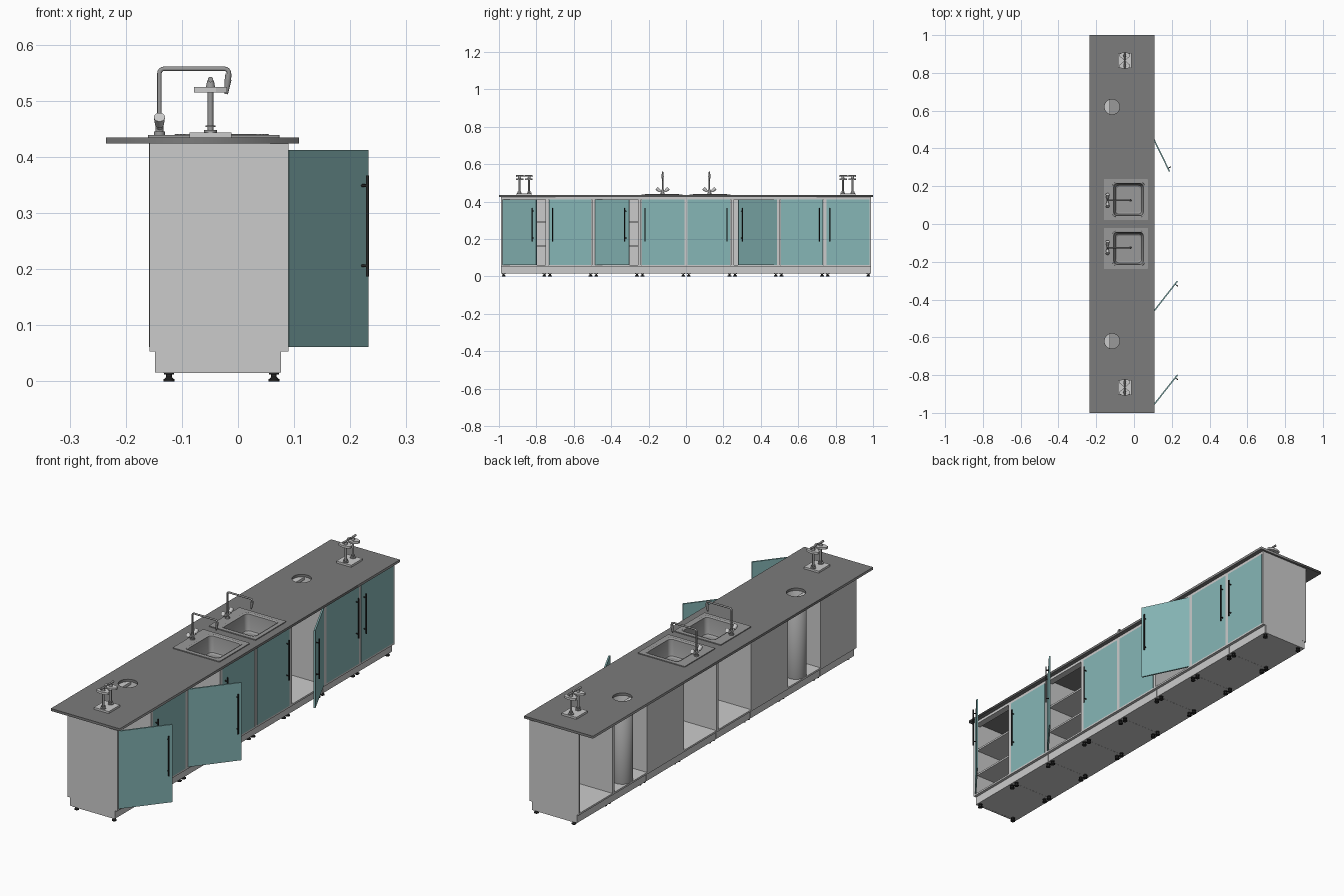
import bpy, bmesh, math
from mathutils import Vector, Matrix

if "Cube" in bpy.data.objects:
    bpy.data.objects.remove(bpy.data.objects["Cube"])


def material(name, rgb):
    m = bpy.data.materials.new(name)
    m.diffuse_color = (*rgb, 1)
    m.use_nodes = True
    m.node_tree.nodes["Principled BSDF"].inputs["Base Color"].default_value = m.diffuse_color
    return m


TEAL = material("teal", (0.24, 0.47, 0.47))
BLACK = material("black", (0.02, 0.02, 0.02))
DARK = material("dark_worktop", (0.2, 0.2, 0.2))
STEEL = material("steel", (0.32, 0.32, 0.32))


def box(bm, x0, x1, y0, y1, z0, z1):
    m = Matrix.Translation(((x0 + x1) / 2, (y0 + y1) / 2, (z0 + z1) / 2))
    m = m @ Matrix.Diagonal((x1 - x0, y1 - y0, z1 - z0, 1))
    bmesh.ops.create_cube(bm, size=1, matrix=m)


def rod(bm, a, b, r1, r2=None, n=16, caps=True):
    a, b = Vector(a), Vector(b)
    q = (b - a).to_track_quat('Z', 'Y').to_matrix().to_4x4()
    bmesh.ops.create_cone(bm, cap_ends=caps, segments=n, radius1=r1,
                          radius2=r1 if r2 is None else r2, depth=(b - a).length,
                          matrix=Matrix.Translation((a + b) / 2) @ q)


def select(ob):
    bpy.ops.object.select_all(action='DESELECT')
    ob.select_set(True)
    bpy.context.view_layer.objects.active = ob


def finish(bm, name, mat=None, smooth=False):
    me = bpy.data.meshes.new(name)
    bm.to_mesh(me)
    bm.free()
    ob = bpy.data.objects.new(name, me)
    bpy.context.collection.objects.link(ob)
    if mat:
        me.materials.append(mat)
    if smooth:
        select(ob)
        bpy.ops.object.shade_smooth_by_angle(angle=math.radians(35))
    return ob


def rounded(cx, cy, hx, hy, r, n=5):
    pts = []
    for k, (sx, sy) in enumerate(((1, 1), (-1, 1), (-1, -1), (1, -1))):
        for i in range(n + 1):
            t = math.pi / 2 * (k + i / n)
            pts.append((cx + sx * (hx - r) + r * math.cos(t), cy + sy * (hy - r) + r * math.sin(t)))
    return pts


def circle(cx, cy, r, n=32):
    return [(cx + r * math.cos(2 * math.pi * i / n), cy + r * math.sin(2 * math.pi * i / n)) for i in range(n)]


def curve_object(name, loops, mat, flat=True, z0=0, z1=0, bevel=0):
    """Flat slab with holes, or a round tube along a path."""
    cu = bpy.data.curves.new(name, 'CURVE')
    cu.dimensions = '2D' if flat else '3D'
    if flat:
        cu.fill_mode = 'BOTH'
        cu.extrude = (z1 - z0) / 2
    else:
        cu.bevel_depth = bevel
        cu.bevel_resolution = 3
        cu.use_fill_caps = True
    for pts in loops:
        sp = cu.splines.new('POLY')
        sp.points.add(len(pts) - 1)
        for p, c in zip(sp.points, pts):
            p.co = (c[0], c[1], 0 if flat else c[2], 1)
        sp.use_cyclic_u = flat
    ob = bpy.data.objects.new(name, cu)
    bpy.context.collection.objects.link(ob)
    ob.location.z = (z0 + z1) / 2
    cu.materials.append(mat)
    select(ob)
    bpy.ops.object.convert(target='MESH')
    if not flat:
        bpy.ops.object.shade_smooth_by_angle(angle=math.radians(50))
    return ob


# Main dimensions
W, T = 0.2475, 0.008
XB, XF = -0.158, 0.09
SX, SY, BX = -0.043, 0.129, -0.029      # sink centre, basin centre x
HX, HY = -0.116, 0.62                   # waste hole

# Worktop with sink and waste openings
loops = [[(-0.235, -1), (0.109, -1), (0.109, 1), (-0.235, 1)]]
for s in (-1, 1):
    loops += [circle(HX, s * HY, 0.04), rounded(BX, s * SY, 0.088, 0.095, 0.02)]
curve_object("worktop", loops, DARK, z0=0.424, z1=0.435)

# Cabinets: (hinge side, opening angle, back panel, shelves)
cabinets = [(-1, 38.3, 1, 1), (1, 0, 0, 0), (-1, 38, 1, 1), (1, 0, 0, 0),
            (-1, 0, 0, 0), (1, 26, 1, 0), (-1, 0, 0, 0), (1, 0, 0, 0)]
for i, (hinge, angle, back, shelves) in enumerate(cabinets):
    y0, y1 = -0.99 + i * W, -0.99 + (i + 1) * W
    bm = bmesh.new()
    for a, b in ((y0, y0 + T), (y1 - T, y1)):
        box(bm, XB, XF, a, b, 0.053, 0.424)
        box(bm, -0.134, 0.074, a, b, 0.015, 0.053)
    box(bm, XB, XF, y0 + T, y1 - T, 0.053, 0.061)
    box(bm, 0.06, XF, y0 + T, y1 - T, 0.412, 0.424)
    box(bm, XB, XB + 0.03, y0 + T, y1 - T, 0.412, 0.424)
    if back:
        box(bm, XB, XB + 0.006, y0 + T, y1 - T, 0.061, 0.412)
    if shelves:
        for z in (0.165, 0.29):
            box(bm, XB + 0.006, 0.076, y0 + T, y1 - T, z - 0.004, z + 0.004)
    finish(bm, f"cabinet_{i + 1}")

    bm = bmesh.new()
    box(bm, -0.148, 0.077, y0 + 0.001, y1 - 0.001, 0.0155, 0.053)
    finish(bm, f"plinth_{i + 1}")

    # Adjustable feet
    bm = bmesh.new()
    for x in (-0.123, 0.064):
        for y in (y0 + 0.015, y1 - 0.015):
            rod(bm, (x, y, 0), (x, y, 0.004), 0.010)
            rod(bm, (x, y, 0.004), (x, y, 0.009), 0.009, 0.004)
            rod(bm, (x, y, 0.008), (x, y, 0.0155), 0.005)
            rod(bm, (x, y, 0.012), (x, y, 0.0155), 0.009)
    finish(bm, f"feet_{i + 1}", BLACK, True)

    # Door and bar handle, built around the hinge line
    s, w = -hinge, W - 2 * T
    yh = y0 + T if hinge < 0 else y1 - T
    bm = bmesh.new()
    box(bm, -0.007, 0, min(s * 0.001, s * (w - 0.001)), max(s * 0.001, s * (w - 0.001)), 0.061, 0.412)
    door = finish(bm, f"door_{i + 1}", TEAL)
    bm = bmesh.new()
    hy = s * (w - 0.02)
    rod(bm, (0.0125, hy, 0.187), (0.0125, hy, 0.367), 0.003, n=12)
    for z in (0.206, 0.349):
        rod(bm, (0, hy, z), (0.0125, hy, z), 0.0025, n=12)
    handle = finish(bm, f"door_handle_{i + 1}", BLACK, True)
    for ob in (door, handle):
        ob.location = (XF, yh, 0)
        ob.rotation_euler.z = -s * math.radians(angle)

for s, side in ((-1, "a"), (1, "b")):
    # Waste tube below the worktop hole
    bm = bmesh.new()
    rod(bm, (HX, s * HY, 0.061), (HX, s * HY, 0.424), 0.043, n=32, caps=False)
    bmesh.ops.holes_fill(bm, edges=[e for e in bm.edges if all(v.co.z < 0.1 for v in e.verts)], sides=0)
    tube = finish(bm, f"waste_tube_{side}", STEEL, True)
    tube.modifiers.new("wall", 'SOLIDIFY').thickness = 0.003

    # Sink rim and basin
    curve_object(f"sink_rim_{side}", [rounded(SX, s * SY, 0.117, 0.109, 0.004, 2),
                                      rounded(BX, s * SY, 0.085, 0.092, 0.02)], STEEL, z0=0.435, z1=0.439)
    bm = bmesh.new()
    prev = None
    for hx, hy, r, z in ((0.085, 0.092, 0.02, 0.439), (0.080, 0.087, 0.02, 0.434), (0.074, 0.081, 0.02, 0.372),
                         (0.071, 0.078, 0.02, 0.364), (0.064, 0.071, 0.018, 0.36)):
        ring = [bm.verts.new((x, y, z)) for x, y in rounded(BX, s * SY, hx, hy, r)]
        if prev:
            for k in range(len(ring)):
                j = (k + 1) % len(ring)
                bm.faces.new((prev[j], prev[k], ring[k], ring[j]))
        prev = ring
    bm.faces.new(prev)
    basin = finish(bm, f"sink_basin_{side}", STEEL, True)
    basin.modifiers.new("wall", 'SOLIDIFY').thickness = 0.002
    bm = bmesh.new()
    rod(bm, (-0.06, s * SY, 0.358), (-0.06, s * SY, 0.362), 0.014, n=24)
    rod(bm, (-0.06, s * SY, 0.33), (-0.06, s * SY, 0.358), 0.01, n=24)
    finish(bm, f"sink_drain_{side}", STEEL, True)

    # Mixer tap: swan neck, body, nozzle and two tilted knobs
    fx, fy = -0.14, s * 0.125
    path = [(fx, fy, 0.445), (fx, fy, 0.549)]
    path += [(fx + 0.008 * (1 - math.cos(t)), fy, 0.549 + 0.008 * math.sin(t)) for t in (0.4, 0.8, 1.2, 1.57)]
    path += [(-0.024 + 0.008 * math.sin(t), fy, 0.549 + 0.008 * math.cos(t)) for t in (0, 0.4, 0.8, 1.2, 1.57)]
    path.append((-0.017, fy, 0.54))
    curve_object(f"tap_neck_{side}", [path], STEEL, flat=False, bevel=0.004)
    bm = bmesh.new()
    rod(bm, (fx, fy, 0.439), (fx, fy, 0.445), 0.010)
    rod(bm, (fx, fy, 0.445), (fx, fy, 0.466), 0.007)
    rod(bm, (-0.017, fy, 0.548), (-0.018, fy, 0.537), 0.0055)
    rod(bm, (-0.018, fy, 0.538), (-0.021, fy, 0.512), 0.0065, 0.003)
    finish(bm, f"tap_body_{side}", STEEL, True)
    bm = bmesh.new()
    for d in (-1, 1):
        rod(bm, (fx, fy, 0.45), (fx, fy + d * 0.018, 0.46), 0.005)
        rod(bm, (fx, fy + d * 0.016, 0.458), (fx, fy + d * 0.032, 0.471), 0.008, 0.010)
    finish(bm, f"tap_knobs_{side}", None, True)

    # Bench valve stand: base plate, posts, flared heads and top bar
    px, py = -0.049, s * 0.865
    bm = bmesh.new()
    box(bm, px - 0.037, px + 0.037, py - 0.04, py + 0.04, 0.435, 0.444)
    finish(bm, f"valve_base_{side}")
    bm = bmesh.new()
    for d in (-1, 1):
        y = py + d * 0.026
        rod(bm, (px, y, 0.444), (px, y, 0.535), 0.005)
        rod(bm, (px, y, 0.444), (px, y, 0.448), 0.012)
        rod(bm, (px, y, 0.453), (px, y, 0.456), 0.009)
        rod(bm, (px, y, 0.525), (px, y, 0.536), 0.008, 0.006)
    finish(bm, f"valve_posts_{side}", STEEL, True)
    bm = bmesh.new()
    for d in (-1, 1):
        prof = [(0.006, 0.004), (0.029, 0.024), (0.029, 0.036), (0.010, 0.043)]
        prof += [(-x, y) for x, y in reversed(prof)]
        f = bm.faces.new([bm.verts.new((px + x, py + d * y, 0.515)) for x, y in prof])
        ext = bmesh.ops.extrude_face_region(bm, geom=[f])
        bmesh.ops.translate(bm, vec=(0, 0, 0.01), verts=[v for v in ext["geom"] if isinstance(v, bmesh.types.BMVert)])
    bmesh.ops.recalc_face_normals(bm, faces=bm.faces)
    finish(bm, f"valve_heads_{side}")
    bm = bmesh.new()
    rod(bm, (px, py - 0.045, 0.538), (px, py, 0.538), 0.005, 0.003, n=12)
    rod(bm, (px, py, 0.538), (px, py + 0.045, 0.538), 0.003, 0.005, n=12)
    finish(bm, f"valve_bar_{side}", STEEL, True)
